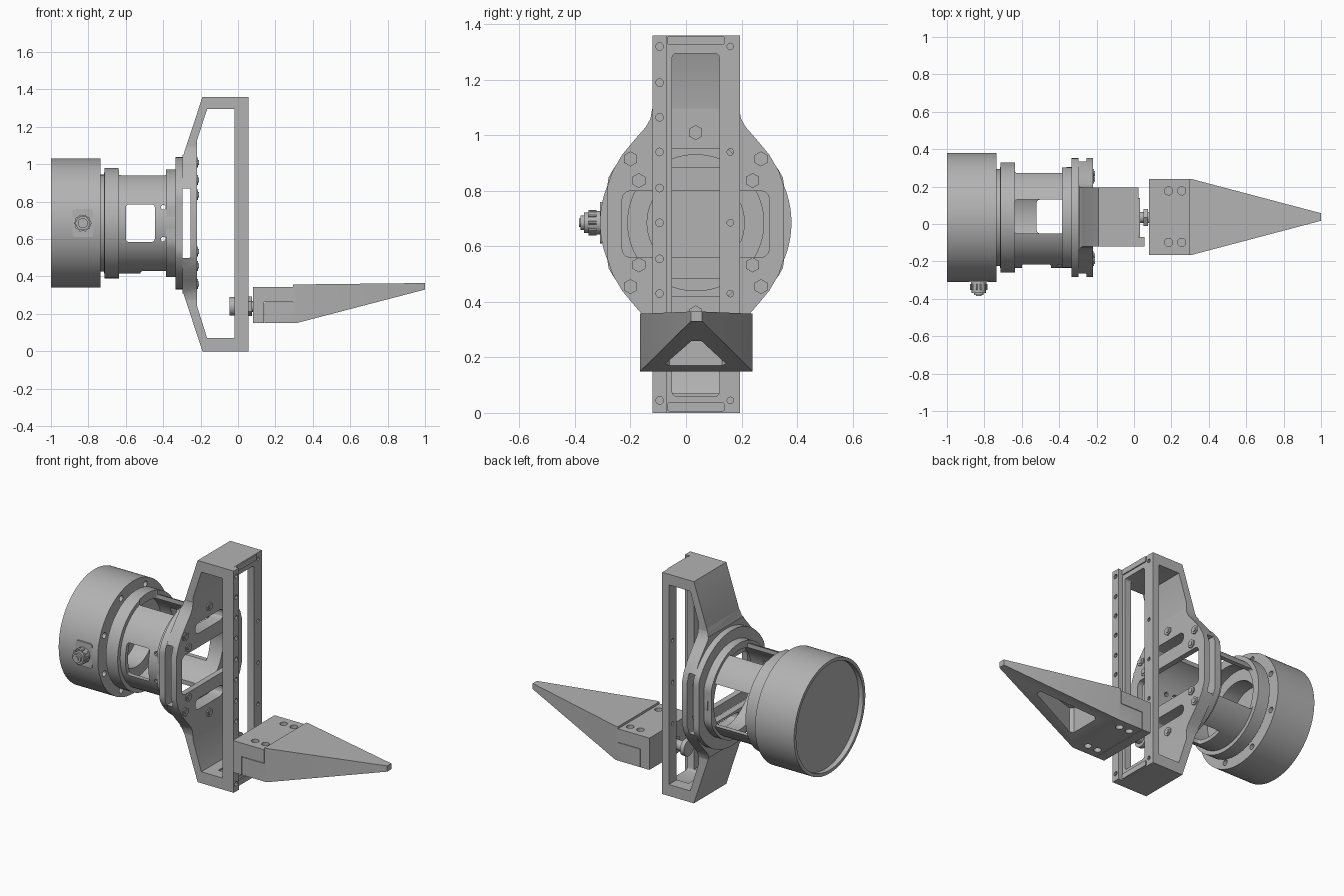
import bpy, bmesh, math

cube = bpy.data.objects.get("Cube")
if cube:
    bpy.data.objects.remove(cube, do_unlink=True)

grey = bpy.data.materials.new("machined grey")
grey.use_nodes = True
grey.diffuse_color = (0.45, 0.45, 0.45, 1)
grey.node_tree.nodes["Principled BSDF"].inputs["Base Color"].default_value = (0.45, 0.45, 0.45, 1)

CY, CZ = 0.035, 0.685   # main axis, running along x
Y0, Y1 = -0.12, 0.195   # frame width


def prism(name, axis, pts, lo, hi):
    """Extrude a 2D outline along an axis; x takes (y,z), y takes (x,z), z takes (x,y)."""
    place = {"x": lambda a, b, t: (t, a, b),
             "y": lambda a, b, t: (a, t, b),
             "z": lambda a, b, t: (a, b, t)}[axis]
    bm = bmesh.new()
    base = bm.faces.new([bm.verts.new(place(a, b, lo)) for a, b in pts])
    ext = bmesh.ops.extrude_face_region(bm, geom=[base])
    moved = [v for v in ext["geom"] if isinstance(v, bmesh.types.BMVert)]
    bmesh.ops.translate(bm, verts=moved, vec=place(0, 0, hi - lo))
    bmesh.ops.recalc_face_normals(bm, faces=bm.faces)
    me = bpy.data.meshes.new(name)
    bm.to_mesh(me)
    bm.free()
    me.materials.append(grey)
    ob = bpy.data.objects.new(name, me)
    bpy.context.collection.objects.link(ob)
    return ob


def disc(r, c=(CY, CZ), n=64, clamp=9):
    pts = []
    for i in range(n):
        a = 2 * math.pi * (i + 0.5) / n
        pts.append((c[0] + max(-clamp, min(clamp, r * math.cos(a))), c[1] + r * math.sin(a)))
    return pts


def rect(a0, a1, b0, b1, r=0.015):
    pts = []
    for k, (a, b) in enumerate([(a1 - r, b1 - r), (a0 + r, b1 - r), (a0 + r, b0 + r), (a1 - r, b0 + r)]):
        for j in range(4):
            t = math.pi / 2 * (k + j / 3)
            pts.append((a + r * math.cos(t), b + r * math.sin(t)))
    return pts


def cut(ob, cutters, mode="DIFFERENCE"):
    """Apply (axis, outline, lo, hi) cutters to an object."""
    helpers = []
    for spec in cutters:
        h = prism("cutter", *spec)
        h.hide_render = True
        m = ob.modifiers.new("cut", "BOOLEAN")
        m.operation, m.object, m.solver = mode, h, "EXACT"
        helpers.append(h)
    bpy.context.view_layer.update()
    deps = bpy.context.evaluated_depsgraph_get()
    me = bpy.data.meshes.new_from_object(ob.evaluated_get(deps))
    ob.modifiers.clear()
    ob.data = me
    for h in helpers:
        bpy.data.objects.remove(h, do_unlink=True)
    return ob


# Motor housing with recessed back, bore and ring of bolt holes
holes = [("x", disc(0.018, (CY + 0.305 * math.cos(a), CZ + 0.305 * math.sin(a)), 12), -0.77, -0.7)
         for a in [math.pi / 4 * (i + 0.5) for i in range(8)]]
cut(prism("motor_housing", "x", disc(0.345, n=96), -1, -0.735),
    [("x", disc(0.325, n=96), -1.1, -0.97), ("x", disc(0.175), -0.82, -0.7)] + holes)
cut(prism("housing_neck", "x", disc(0.26), -0.736, -0.714), [("x", disc(0.175), -0.8, -0.6)])

# Cable gland on the front of the housing
prism("gland_seat", "y", rect(-0.885, -0.775, 0.61, 0.76), -0.309, -0.28)
for i, (r, end) in enumerate([(0.043, -0.352), (0.038, -0.368), (0.027, -0.38), (0.015, -0.385)]):
    prism(f"cable_gland_{i}", "y", disc(r, (-0.83, CZ), 20), end, -0.3)
for i in range(10):
    a = math.pi * i / 5
    prism("gland_grip", "y", disc(0.006, (-0.83 + 0.042 * math.cos(a), CZ + 0.042 * math.sin(a)), 6),
          -0.352, -0.322)

# Hollow coupling tube with its collars and windows
windows = [("x", disc(0.245), -0.9, -0.2),
           ("y", rect(-0.6, -0.445, 0.585, 0.785), -0.5, 0),
           ("y", rect(-0.635, -0.36, 0.555, 0.815), 0.05, 0.6),
           ("z", rect(-0.64, -0.375, -0.05, 0.13), 0.7, 1.2),
           ("z", rect(-0.52, -0.375, -0.05, 0.13), 0.1, 0.6)]
windows += [("y", disc(0.013, (-0.4, z), 8), -0.5, 0) for z in (0.6, 0.77)]
cut(prism("coupling_tube", "x", disc(0.27, n=72), -0.716, -0.3), windows)
cut(prism("rear_collar", "x", disc(0.295, n=72), -0.715, -0.635), windows[:1] + windows[3:4])
cut(prism("front_collar", "x", disc(0.288, n=72, clamp=0.268), -0.385, -0.334), windows[:1])
cut(prism("tube_flange", "x", disc(0.354, n=72, clamp=0.318), -0.335, -0.297), windows[:1])

# Flared mounting plate, outlined by mirroring one quarter
quarter = [(0.318, 0.13), (0.3, 0.185), (0.265, 0.245), (0.215, 0.305), (0.18, 0.345), (0.163, 0.375), (0.157, 0.41)]
half = quarter + [(-y, z) for y, z in reversed(quarter)]
outline = [(CY + y, CZ + z) for y, z in half] + [(CY - y, CZ - z) for y, z in half]
plate_cuts = [("x", rect(-0.23, 0.3, 0.56, 0.8, 0.03), -0.5, -0.1),
              ("x", rect(-0.1, 0.17, 0.885, 0.95, 0.03), -0.5, -0.1),
              ("x", rect(-0.1, 0.17, 0.42, 0.485, 0.03), -0.5, -0.1),
              ("y", rect(-0.4, -0.255, 0.5, 0.87, 0.005), -0.6, 0.6)]
slope = [(-0.29, 0), (-0.19, 0), (-0.292, 0.31), (-0.296, CZ), (-0.292, 1.05), (-0.19, 1.36), (-0.29, 1.36)]
cut(prism("mounting_plate", "x", outline, -0.297, -0.22),
    plate_cuts + [("y", [(-0.5, 0)] + slope[1:3] + [(-0.5, 0.31)], -1, 1),
                  ("y", [(-0.5, 1.05)] + slope[4:6] + [(-0.5, 1.36)], -1, 1)])

# Plate fasteners
for sz in (-1, 1):
    for dy, dz in [(-0.235, 0.23), (-0.205, 0.152), (0, 0.325), (0.205, 0.152), (0.235, 0.23)]:
        spot = (CY + dy, CZ + sz * dz)
        prism("plate_nut", "x", disc(0.027, spot, 6), -0.23, -0.213)
        prism("plate_bolt", "x", disc(0.014, spot, 12), -0.23, -0.209)

# C-shaped frame with side windows and an open front
frame_side = [(0.025, 0)] + slope[1:3] + slope[4:6] + [(0.025, 1.36)]
side_window = [(-0.02, 0.07), (-0.165, 0.07), (-0.22, 0.245), (-0.22, 1.125), (-0.165, 1.295), (-0.02, 1.295)]
rail_left = [0.045, 0.43, CZ, 0.94, 1.32]
rail_right = [0.045, 0.3, 0.43, 0.555, CZ, 0.81, 0.94, 1.065, 1.19, 1.32]
cut(prism("gripper_frame", "y", frame_side, Y0, Y1),
    [("y", side_window, -1, 1),
     ("x", rect(-0.05, 0.12, 0.06, 1.295), -0.1, 0.2)] + plate_cuts +
    [("x", disc(0.012, (0.16, z), 10), -0.1, 0.2) for z in rail_left])
cut(prism("slide_rail", "x", [(Y0, 0), (-0.07, 0), (-0.07, 1.36), (Y0, 1.36)], 0.024, 0.055),
    [("x", disc(0.014, (-0.095, z), 10), 0.03, 0.2) for z in rail_right])
for z in (0.005, 1.325):
    prism("end_pad", "x", rect(-0.068, 0.14, z, z + 0.033, 0.01), 0.02, 0.032)

# Finger pivot bolt
for i, (r, lo, hi) in enumerate([(0.05, -0.045, -0.018), (0.03, -0.03, 0.09), (0.052, 0.05, 0.075)]):
    prism(f"finger_bolt_{i}", "x", disc(r, (CY, 0.24), 6 if i == 2 else 24), lo, hi)

# Finger base with screw holes
screws = [(x, y) for x in (0.185, 0.255) for y in (-0.098, 0.177)]
base_side = [(0.08, 0.15), (0.14, 0.15), (0.14, 0.263), (0.293, 0.263), (0.293, 0.345), (0.08, 0.345)]
cut(prism("finger_base", "y", base_side, -0.165, 0.24),
    [("z", disc(0.022, s, 16), 0.31, 0.5) for s in screws])

# Tapered fingertip with a hollow underside
tip_side = [(0.143, 0.15), (0.31, 0.15), (1, 0.33), (1, 0.365), (0.295, 0.357), (0.295, 0.26), (0.143, 0.26)]
plan = [(0.1, -0.165), (0.31, -0.165), (1.01, 0.02), (1.01, 0.055), (0.31, 0.24), (0.1, 0.24)]
tip = cut(prism("fingertip", "y", tip_side, -0.3, 0.4), [("z", plan, 0, 1)], "INTERSECT")
pocket = [(0.39, -0.06), (0.41, -0.075), (0.73, 0.02), (0.73, 0.055), (0.41, 0.145), (0.39, 0.13)]
cut(tip, [("z", pocket, 0, 0.33)] + [("z", disc(0.022, s, 16), 0, 0.19) for s in screws])

# Smooth round walls, keep machined edges sharp
bpy.ops.object.select_all(action="DESELECT")
for ob in bpy.context.collection.objects:
    if ob.type == "MESH" and ob.data.materials and ob.data.materials[0] == grey:
        ob.select_set(True)
        bpy.context.view_layer.objects.active = ob
bpy.ops.object.shade_smooth_by_angle(angle=math.radians(25))
